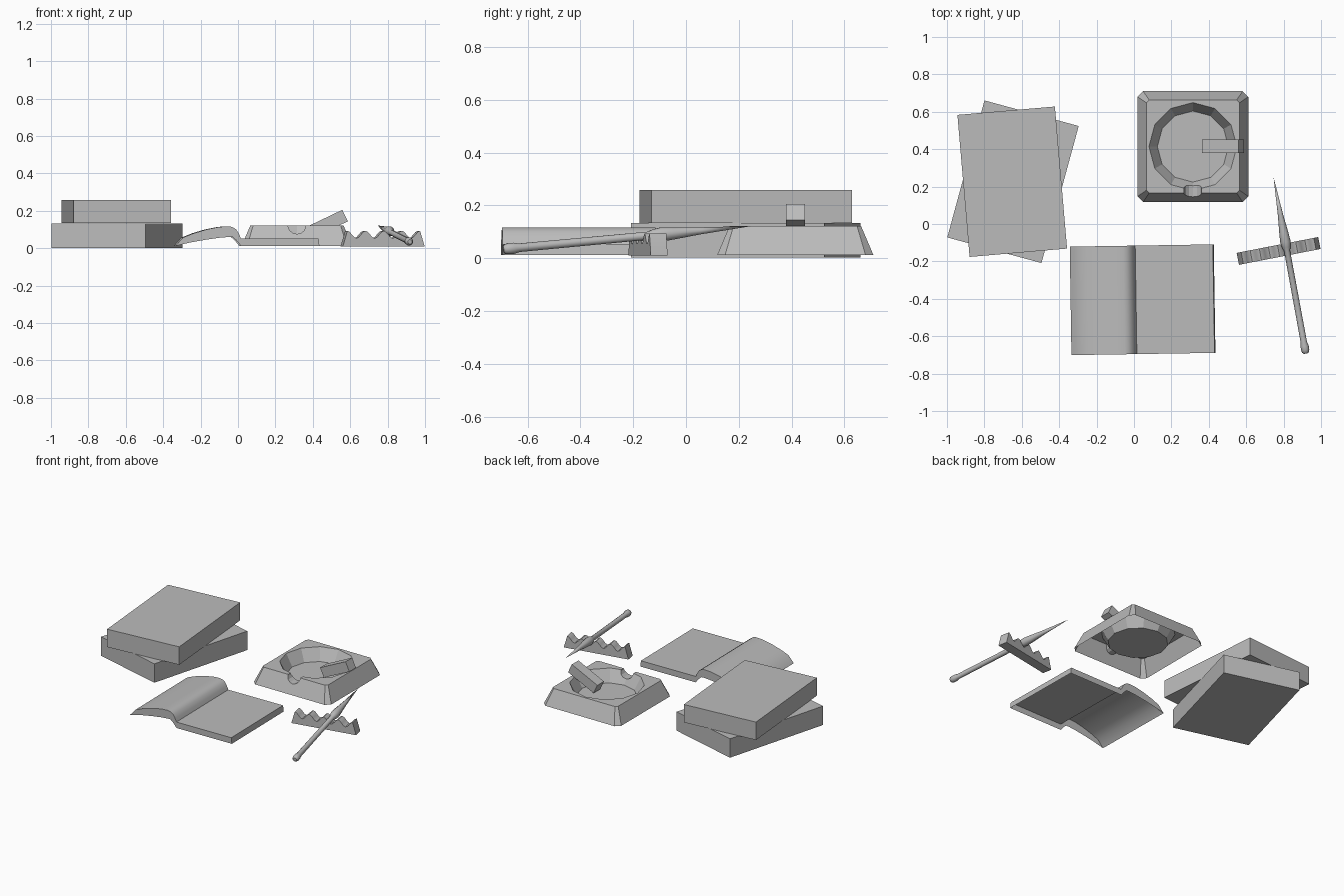
import bpy, bmesh, math
from mathutils import Matrix, Vector

cube = bpy.data.objects.get("Cube")
if cube:
    bpy.data.objects.remove(cube, do_unlink=True)

grey = bpy.data.materials.new("plain_grey")
grey.use_nodes = True
grey.diffuse_color = (0.5, 0.5, 0.5, 1)
grey.node_tree.nodes["Principled BSDF"].inputs["Base Color"].default_value = (0.5, 0.5, 0.5, 1)


def finish(name, bm, matrix=Matrix(), smooth=None, recalc=True):
    """Turn a bmesh into a named object with the shared material."""
    if recalc:
        bmesh.ops.recalc_face_normals(bm, faces=bm.faces)
    mesh = bpy.data.meshes.new(name)
    bm.to_mesh(mesh)
    bm.free()
    mesh.materials.append(grey)
    obj = bpy.data.objects.new(name, mesh)
    bpy.context.collection.objects.link(obj)
    obj.matrix_world = matrix
    if smooth:
        bpy.ops.object.select_all(action="DESELECT")
        obj.select_set(True)
        bpy.context.view_layer.objects.active = obj
        bpy.ops.object.shade_smooth_by_angle(angle=math.radians(smooth))
    return obj


def place(x, y, z, angle=0, axis="Z"):
    return Matrix.Translation((x, y, z)) @ Matrix.Rotation(math.radians(angle), 4, axis)


def box(name, size, matrix):
    bm = bmesh.new()
    bmesh.ops.create_cube(bm, size=1)
    bmesh.ops.scale(bm, vec=size, verts=bm.verts)
    return finish(name, bm, matrix)


def strip(name, upper, lower, depth, matrix, smooth=None, closed=True):
    """Extrude the band between two equally long profiles along y."""
    bm = bmesh.new()
    rows = [[bm.verts.new((x, y, z)) for x, z in line]
            for y in (-depth / 2, depth / 2) for line in (upper, lower)]
    ft, fb, bt, bb = rows
    last = len(upper) - 1
    for i in range(last):
        j = i + 1
        bm.faces.new((ft[i], ft[j], bt[j], bt[i]))
        bm.faces.new((fb[i], fb[j], ft[j], ft[i]))
        bm.faces.new((bt[i], bt[j], bb[j], bb[i]))
        if closed:
            bm.faces.new((fb[i], bb[i], bb[j], fb[j]))
    bm.faces.new((fb[0], ft[0], bt[0], bb[0]))
    bm.faces.new((ft[last], fb[last], bb[last], bt[last]))
    return finish(name, bm, matrix, smooth)


# Two stacked closed books
box("lower_book", (0.522, 0.759, 0.131), place(-0.647, 0.226, 0.068, -15.2))
box("upper_book", (0.523, 0.762, 0.124), place(-0.651, 0.226, 0.196, 4.9))

# Open book: curled left page, flat right page, open underneath
page_top = [(-0.345, 0.057), (-0.29, 0.079), (-0.22, 0.1), (-0.15, 0.114), (-0.1, 0.117),
            (-0.08, 0.113), (-0.06, 0.1), (-0.045, 0.076), (-0.035, 0.053), (0.38, 0.053)]
page_low = [(-0.385, 0.012), (-0.31, 0.03), (-0.22, 0.046), (-0.15, 0.056), (-0.1, 0.06),
            (-0.08, 0.06), (-0.06, 0.043), (-0.045, 0.025), (-0.035, 0.012), (0.385, 0.012)]
strip("open_book", page_top, page_low, 0.58, place(0.046, -0.405, 0, 0.9), 30, closed=False)

# Brush rest with five crests
crests = 5
steps = 8 * (crests - 1)
half = 0.198
top = [(-0.222, 0.012)]
for i in range(steps + 1):
    top.append((-half + 2 * half * i / steps,
                0.073 + 0.02 * math.cos(2 * math.pi * (crests - 1) * i / steps)))
top.append((0.222, 0.012))
strip("brush_rest", top, [(x, 0.01) for x, z in top], 0.065,
      place(0.773, -0.144, 0, 11), 35)


# Ink stone: chamfered sloping block, hollow below
def chamfered(bm, r, cut, z):
    pts = []
    for sx, sy in ((1, 1), (-1, 1), (-1, -1), (1, -1)):
        pair = [(sx * r, sy * (r - cut)), (sx * (r - cut), sy * r)]
        pts += pair if sx * sy > 0 else pair[::-1]
    return [bm.verts.new((x, y, z)) for x, y in pts]


bm = bmesh.new()
low, high = chamfered(bm, 0.296, 0.03, 0.012), chamfered(bm, 0.249, 0.015, 0.122)
for i in range(8):
    j = (i + 1) % 8
    bm.faces.new((low[i], low[j], high[j], high[i]))
bm.faces.new(high)
bm.faces.new(low)
stone_at = place(0.315, 0.414, 0)
stone = finish("ink_stone", bm, stone_at)

# Cutters for the twelve-sided well and the round pouring notch
bm = bmesh.new()
bmesh.ops.create_cone(bm, cap_ends=True, segments=12, radius1=0.19, radius2=0.245, depth=0.1)
well = finish("well_cutter", bm, stone_at @ place(0, 0, 0.09, 0))
bm = bmesh.new()
bmesh.ops.create_cone(bm, cap_ends=True, segments=14, radius1=0.048, radius2=0.048, depth=0.2)
notch = finish("notch_cutter", bm, stone_at @ place(0, -0.26, 0.124, 90, "X"))
for cutter in (well, notch):
    mod = stone.modifiers.new("cut", "BOOLEAN")
    mod.operation, mod.solver, mod.object = "DIFFERENCE", "EXACT", cutter
bpy.context.view_layer.update()
cut_mesh = bpy.data.meshes.new_from_object(
    stone.evaluated_get(bpy.context.evaluated_depsgraph_get()))
stone.modifiers.clear()
stone.data = cut_mesh
for cutter in (well, notch):
    bpy.data.objects.remove(cutter, do_unlink=True)
bm = bmesh.new()
bm.from_mesh(cut_mesh)
under = [f for f in bm.faces if f.calc_center_median().z < 0.02]
bmesh.ops.delete(bm, geom=under, context="FACES")
bm.to_mesh(cut_mesh)
bm.free()

# Ink stick leaning on the rim of the well
box("ink_stick", (0.216, 0.072, 0.068), place(0.475, 0.415, 0.128, -25.5, "Y"))

# Brush: lathed handle and pointed bristle head
butt, tip = Vector((0.919, -0.692, 0.034)), Vector((0.746, 0.251, 0.122))
length = (tip - butt).length
rings = [(0, 0.012), (0.007, 0.019), (0.02, 0.022), (0.04, 0.022), (0.06, 0.017),
         (0.56, 0.016), (0.58, 0.023), (0.61, 0.028), (0.66, 0.024), (0.76, 0.014)]
sides = 10
bm = bmesh.new()
loops = [[bm.verts.new((r * math.cos(2 * math.pi * k / sides),
                        r * math.sin(2 * math.pi * k / sides), t))
          for k in range(sides)] for t, r in rings]
point = bm.verts.new((0, 0, length))
bm.faces.new(loops[0])
for k in range(sides):
    n = (k + 1) % sides
    for a, b in zip(loops, loops[1:]):
        bm.faces.new((a[k], a[n], b[n], b[k]))
    bm.faces.new((loops[-1][k], loops[-1][n], point))
aim = (tip - butt).to_track_quat("Z", "Y").to_matrix().to_4x4()
finish("brush", bm, Matrix.Translation(butt) @ aim, 40)
